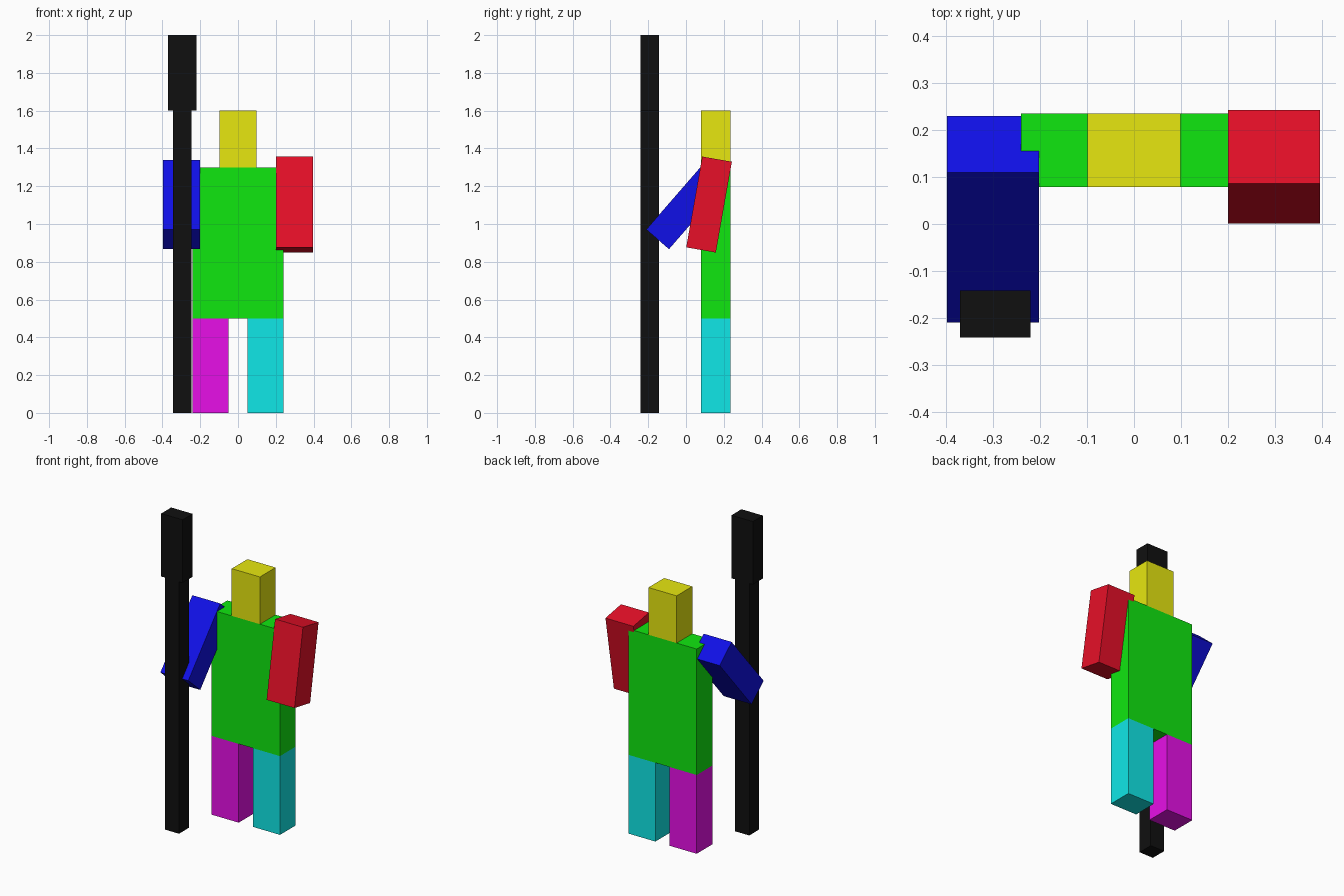
import bpy
import math

cube = bpy.data.objects.get("Cube")
if cube:
    bpy.data.objects.remove(cube, do_unlink=True)


def material(name, color):
    mat = bpy.data.materials.new(name)
    mat.use_nodes = True
    rgba = (*color, 1)
    mat.diffuse_color = rgba
    mat.node_tree.nodes["Principled BSDF"].inputs["Base Color"].default_value = rgba
    return mat


HI, LO = 0.8, 0.005
green = material("green", (LO, HI, LO))
yellow = material("yellow", (HI, HI, LO))
red = material("red", (HI, LO, 0.021))
blue = material("blue", (LO, LO, HI))
cyan = material("cyan", (LO, HI, HI))
magenta = material("magenta", (HI, LO, HI))
black = material("black", (LO, LO, LO))


def box(name, center, size, mat, tilt=0):
    """Box with an optional forward tilt in degrees."""
    bpy.ops.mesh.primitive_cube_add(size=1, location=center)
    obj = bpy.context.object
    obj.name = name
    obj.scale = size
    obj.rotation_euler.x = -math.radians(tilt)
    bpy.ops.object.transform_apply(location=False, rotation=True, scale=True)
    obj.data.materials.append(mat)
    return obj


DEPTH = 0.157
BODY_Y = 0.157

# Torso and head
box("torso", (0, BODY_Y, 0.9), (0.48, DEPTH, 0.8), green)
box("head", (0, BODY_Y, 1.45), (0.198, DEPTH, 0.3), yellow)

# Legs
for side, sign, mat in (("left", 1, cyan), ("right", -1, magenta)):
    box(side + "_leg", (sign * 0.145, BODY_Y, 0.25), (0.19, DEPTH, 0.5), mat)

# Arms, swung forward from the shoulders
box("left_arm", (0.298, 0.122, 1.103), (0.196, 0.159, 0.488), red, 10)
box("right_arm", (-0.3, 0.01, 1.103), (0.196, 0.159, 0.488), blue, 41)

# Staff with a wider top block
STAFF_X, STAFF_Y = -0.295, -0.192
box("staff_shaft", (STAFF_X, STAFF_Y, 0.8), (0.1, 0.1, 1.6), black)
box("staff_head", (STAFF_X, STAFF_Y, 1.8), (0.15, 0.1, 0.4), black)
